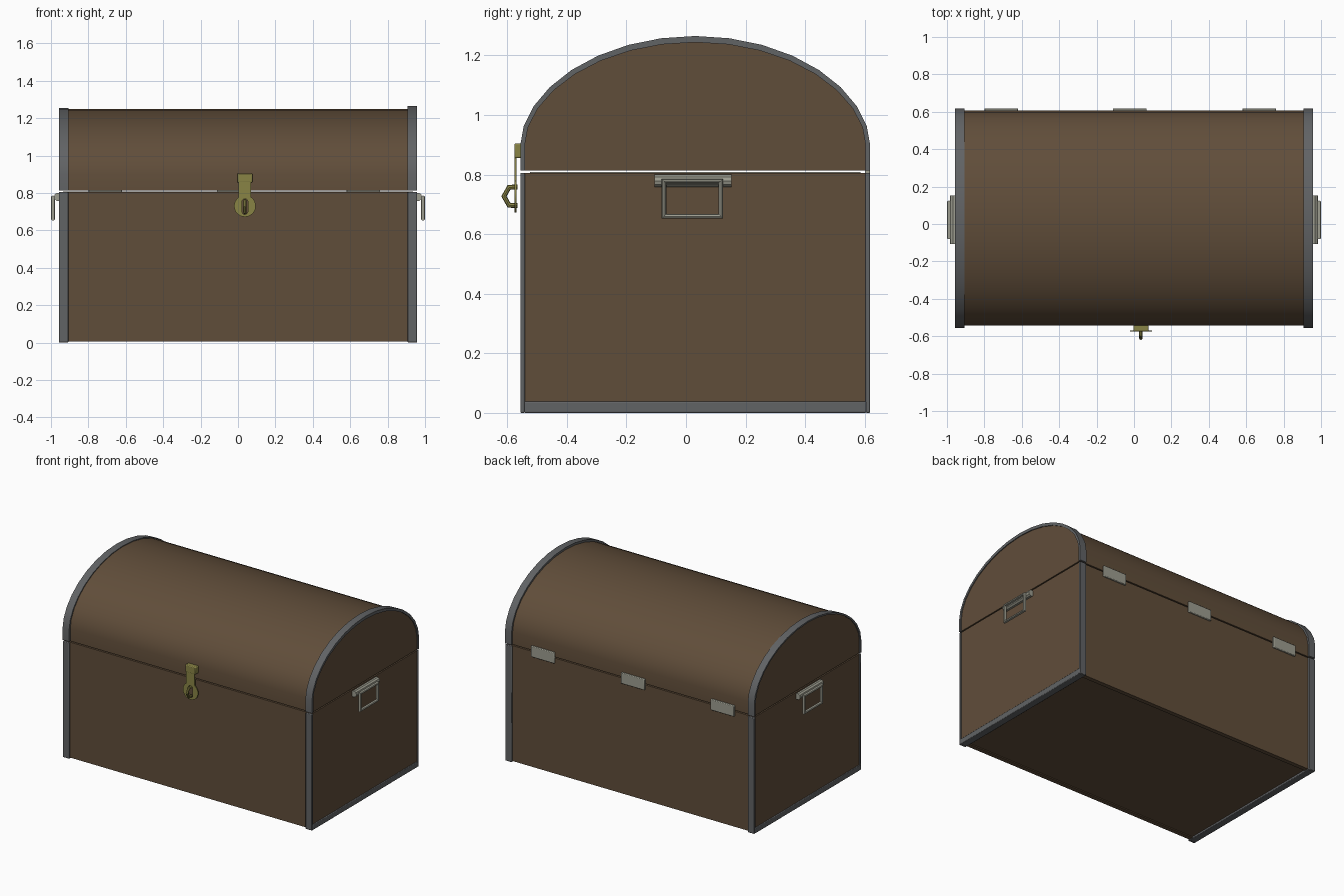
import bpy, bmesh
from math import sin, cos, pi, radians

if "Cube" in bpy.data.objects:
    bpy.data.objects.remove(bpy.data.objects["Cube"])

YC = 0.031                      # chest centre in y (the latch sticks out in front)
WOOD_HALF, TRIM_HALF = 0.575, 0.587


def material(name, r, g, b):
    m = bpy.data.materials.new(name)
    m.diffuse_color = (r, g, b, 1)
    m.use_nodes = True
    m.node_tree.nodes["Principled BSDF"].inputs["Base Color"].default_value = m.diffuse_color
    return m


WOOD = material("wood", 0.118, 0.075, 0.042)
IRON = material("dark_iron", 0.12, 0.125, 0.13)
STEEL = material("steel", 0.34, 0.34, 0.28)
BRASS = material("brass", 0.25, 0.23, 0.06)


def finish(ob, mat, bevel=0):
    ob.data.materials.clear()
    ob.data.materials.append(mat)
    if bevel:
        mod = ob.modifiers.new("bevel", 'BEVEL')
        mod.width, mod.segments = bevel, 2
    bpy.ops.object.select_all(action='DESELECT')
    ob.select_set(True)
    bpy.context.view_layer.objects.active = ob
    if ob.type == 'CURVE':
        bpy.ops.object.convert(target='MESH')
    bpy.ops.object.shade_smooth_by_angle(angle=radians(35))
    return ob


def from_bmesh(name, bm, mat, bevel=0):
    bmesh.ops.recalc_face_normals(bm, faces=bm.faces)
    me = bpy.data.meshes.new(name)
    bm.to_mesh(me)
    bm.free()
    ob = bpy.data.objects.new(name, me)
    bpy.context.collection.objects.link(ob)
    return finish(ob, mat, bevel)


def box(name, x, y, z, mat, bevel=0):
    bm = bmesh.new()
    bmesh.ops.create_cube(bm, size=1)
    for v in bm.verts:
        v.co = [(a + b) / 2 + c * (b - a) for (a, b), c in
                zip((sorted(x), sorted(y), sorted(z)), v.co)]
    return from_bmesh(name, bm, mat, bevel)


def arch(half, top, base=0.814, spring=0.90, n=16):
    """Slightly flattened half-ellipse on short straight legs, as (y, z) points."""
    pts = [(YC + half * cos(pi * i / n),
            spring + (top - spring) * max(sin(pi * i / n), 0) ** 1.08) for i in range(n + 1)]
    return [(YC + half, base)] + pts + [(YC - half, base)]


def arch_band(name, outer, inner, x0, x1, mat):
    bm = bmesh.new()
    rows = [[bm.verts.new((x, *p)) for p in o]
            for x, o in ((x0, outer), (x1, outer), (x1, inner), (x0, inner))]
    for a, b in zip(rows, rows[1:] + rows[:1]):
        for i in range(len(outer) - 1):
            bm.faces.new((a[i], a[i + 1], b[i + 1], b[i]))
    for i in (0, -1):
        bm.faces.new([r[i] for r in rows])
    return from_bmesh(name, bm, mat)


def arch_panel(name, outline, x0, x1, mat):
    bm = bmesh.new()
    a, b = ([bm.verts.new((x, *p)) for p in outline] for x in (x0, x1))
    bm.faces.new(a)
    bm.faces.new(b)
    for i in range(len(a)):
        j = (i + 1) % len(a)
        bm.faces.new((a[i], a[j], b[j], b[i]))
    return from_bmesh(name, bm, mat)


def rod(name, pts, radius, mat, closed=False, res=2):
    cu = bpy.data.curves.new(name, 'CURVE')
    cu.dimensions = '3D'
    cu.bevel_depth, cu.bevel_resolution, cu.use_fill_caps = radius, res, True
    sp = cu.splines.new('POLY')
    sp.points.add(len(pts) - 1)
    for p, co in zip(sp.points, pts):
        p.co = (*co, 1)
    sp.use_cyclic_u = closed
    ob = bpy.data.objects.new(name, cu)
    bpy.context.collection.objects.link(ob)
    return finish(ob, mat)


# Body: four walls, a raised floor and a pale lining closing the top
Y0, Y1 = YC - WOOD_HALF, YC + WOOD_HALF
box("front_wall", (-0.945, 0.945), (Y0, Y0 + 0.03), (0.005, 0.806), WOOD)
box("back_wall", (-0.945, 0.945), (Y1 - 0.03, Y1), (0.005, 0.806), WOOD)
box("floor", (-0.93, 0.93), (Y0 + 0.02, Y1 - 0.02), (0.012, 0.04), WOOD)
box("top_lining", (-0.935, 0.935), (Y0 + 0.02, Y1 - 0.02), (0.795, 0.8085), STEEL)

# Lid: curved shell
arch_band("lid_shell", arch(WOOD_HALF, 1.25), arch(WOOD_HALF - 0.03, 1.22),
          -0.945, 0.945, WOOD)

# Ends: panels, iron edging and carrying handles on both sides
for s, side in ((-1, "left"), (1, "right")):
    box(side + "_wall", (s * 0.915, s * 0.951), (Y0 + 0.002, Y1 - 0.002), (0.005, 0.806), WOOD)
    arch_panel(side + "_lid_end", arch(WOOD_HALF - 0.002, 1.248), s * 0.915, s * 0.951, WOOD)

    xs = (s * 0.907, s * 0.957)
    top = 1.26 + 0.005 * s
    arch_band(side + "_lid_trim", arch(TRIM_HALF, top), arch(WOOD_HALF - 0.003, 1.244), *xs, IRON)
    box(side + "_front_trim", xs, (YC - TRIM_HALF, Y0 + 0.003), (0, 0.806), IRON, 0.004)
    box(side + "_back_trim", xs, (Y1 - 0.003, YC + TRIM_HALF), (0, 0.806), IRON, 0.004)
    box(side + "_bottom_trim", xs, (Y0, Y1), (0, 0.038), IRON, 0.004)

    rod(side + "_handle_mount", [(s * 0.962, -0.106, 0.779), (s * 0.962, 0.152, 0.779)],
        0.022, STEEL, res=3)
    x = s * 0.989
    rod(side + "_handle_ring", [(x, -0.074, 0.778), (x, 0.117, 0.778),
                                (x, 0.117, 0.66), (x, -0.074, 0.66)], 0.011, STEEL, True)

# Hinges along the back seam
for i, x in enumerate((-0.71, -0.022, 0.67)):
    box(f"hinge_{i + 1}", (x - 0.09, x + 0.09), (Y1 - 0.005, YC + TRIM_HALF),
        (0.772, 0.848), STEEL, 0.004)

# Latch: mounting plate, slotted hasp and staple
LX = 0.037
box("latch_plate", (LX - 0.04, LX + 0.04), (-0.576, Y0 + 0.005), (0.855, 0.905), BRASS, 0.005)

cu = bpy.data.curves.new("latch_hasp", 'CURVE')
cu.dimensions, cu.fill_mode, cu.extrude = '2D', 'BOTH', 0.003
disc = [(0.058 * cos(a), 0.73 + 0.058 * sin(a))
        for a in (radians(125 + 290 * i / 20) for i in range(21))]
slot = [(0.016 * cos(a), 0.727 + 0.026 * (1 if i < 7 else -1) + 0.016 * sin(a))
        for i, a in enumerate([pi * k / 6 for k in range(7)] + [pi + pi * k / 6 for k in range(7)])]
for pts in (disc + [(0.033, 0.865), (-0.033, 0.865)], slot):
    sp = cu.splines.new('POLY')
    sp.points.add(len(pts) - 1)
    for p, co in zip(sp.points, pts):
        p.co = (*co, 0, 1)
    sp.use_cyclic_u = True
hasp = bpy.data.objects.new("latch_hasp", cu)
bpy.context.collection.objects.link(hasp)
hasp.location, hasp.rotation_euler = (LX, -0.572, 0), (pi / 2, 0, 0)
finish(hasp, BRASS)

rod("latch_staple", [(LX, -0.566, 0.758), (LX, -0.594, 0.757), (LX, -0.611, 0.727),
                     (LX, -0.594, 0.697), (LX, -0.566, 0.696)], 0.009, BRASS)
